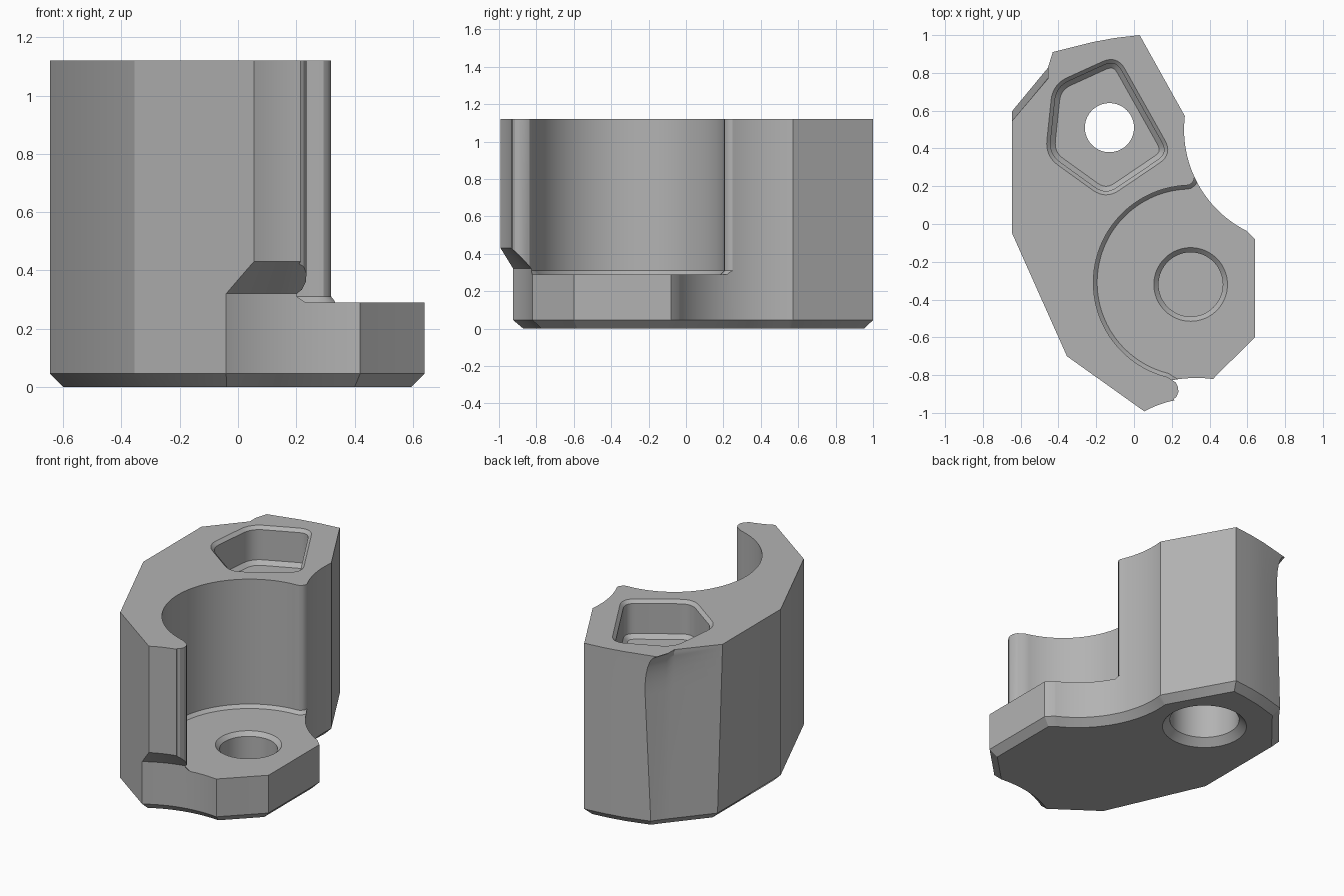
import bpy
import bmesh
from math import cos, sin, radians, sqrt
from mathutils import Vector

if "Cube" in bpy.data.objects:
    bpy.data.objects.remove(bpy.data.objects["Cube"], do_unlink=True)

HEIGHT = 1.12
FLOOR = 0.29
CHAMFER = 0.045

grey = bpy.data.materials.new("plain_grey")
grey.use_nodes = True
colour = (0.45, 0.45, 0.45, 1)
grey.diffuse_color = colour
grey.node_tree.nodes["Principled BSDF"].inputs["Base Color"].default_value = colour


def loft(name, loops):
    """Solid through (outline, height) loops with equal point counts."""
    bm = bmesh.new()
    rings = [[bm.verts.new((p[0], p[1], z)) for p in pts] for pts, z in loops]
    for low, high in zip(rings, rings[1:]):
        n = len(low)
        for i in range(n):
            j = (i + 1) % n
            bm.faces.new((low[i], low[j], high[j], high[i]))
    bm.faces.new(rings[0][::-1])
    bm.faces.new(rings[-1])
    bmesh.ops.recalc_face_normals(bm, faces=bm.faces)
    mesh = bpy.data.meshes.new(name)
    bm.to_mesh(mesh)
    bm.free()
    mesh.materials.append(grey)
    obj = bpy.data.objects.new(name, mesh)
    bpy.context.collection.objects.link(obj)
    return obj


def arc(cx, cy, r, start, end, steps):
    angles = [radians(start + (end - start) * i / steps) for i in range(steps + 1)]
    return [(cx + r * cos(a), cy + r * sin(a)) for a in angles]


def lathe(name, cx, cy, profile, steps=96):
    return loft(name, [(arc(cx, cy, r, 0, 360, steps)[:-1], z) for r, z in profile])


def inset(pts, d):
    """Move a counter-clockwise outline inward by d."""
    out = []
    for i, p in enumerate(pts):
        p, a, b = Vector(p), Vector(pts[i - 1]), Vector(pts[(i + 1) % len(pts)])
        u, v = (p - a).normalized(), (b - p).normalized()
        n1, n2 = Vector((-u.y, u.x)), Vector((-v.y, v.x))
        out.append(tuple(p + (n1 + n2) * d / (1 + n1.dot(n2))))
    return out


def rounded(pts, r, steps=8):
    out = []
    for i, p in enumerate(pts):
        p = Vector(p)
        a = p + (Vector(pts[i - 1]) - p).normalized() * r
        b = p + (Vector(pts[(i + 1) % len(pts)]) - p).normalized() * r
        for k in range(steps + 1):
            t = k / steps
            out.append(tuple(a * (1 - t) ** 2 + p * 2 * t * (1 - t) + b * t * t))
    return out


def mix(a, b, t):
    return tuple(Vector(a).lerp(Vector(b), t))


def outline(z):
    """Outer outline: the back left face leans in and flares out near the top."""
    t = z / HEIGHT
    u = max(0, (z - 0.86) / (HEIGHT - 0.86))
    flare = 1 - sqrt(max(0, 1 - u * u))
    lean = 0.06 * t
    return [
        (0.03, 1.0), (-0.1, 0.985), (-0.22, 0.963),
        mix((-0.39 + 0.045 * t, 0.915 + 0.015 * t), (-0.43, 0.91), flare),
        mix((-0.425, 0.867 - lean), (-0.455, 0.83), flare),
        (-0.455, 0.83 - lean), (-0.645, 0.6 - lean * 0.9),
        (-0.645, -0.05), (-0.355, -0.7), (0.08, -1.01), (0.3, -0.96),
        (0.43, -0.808), (0.64, -0.6), (0.64, -0.08), (0.38, 0.18), (0.27, 0.57),
    ]


# Main body with chamfered foot
levels = [CHAMFER, 0.86, 0.93, 0.99, 1.04, 1.08, 1.105, HEIGHT]
body = loft("bracket_body", [(inset(outline(0), CHAMFER), 0)]
            + [(outline(z), z) for z in levels])

cutters = []

# Concave scoops at the right side and the front
cutters.append(lathe("side_scoop_cutter", 0.865, 0.5,
                     [(0.665, -0.02), (0.6, CHAMFER), (0.6, 1.3)], 160))
cutters.append(lathe("front_scoop_cutter", 0.33, -1.5,
                     [(0.75, -0.02), (0.685, CHAMFER), (0.685, 0.32),
                      (0.578, 0.43), (0.578, 1.3)], 160))

# Open round bay with rounded lips and a chamfered floor edge
bay = ([(1, -1.2), (1, 0.28), (0.45, 0.28), (0.32, 0.252), (0.318, 0.235), (0.308, 0.218),
        (0.293, 0.207)]
       + arc(0.3, -0.31, 0.515, 93, 256, 72)
       + [(0.2, -0.826), (0.22, -0.838), (0.233, -0.862), (0.235, -0.89), (0.225, -0.915),
          (0.21, -0.927), (0.23, -0.96), (0.3, -1.2)])
cutters.append(loft("bay_cutter", [(inset(bay, 0.02), FLOOR), (bay, 0.31), (bay, 1.3)]))

# Blind hole in the bay floor
cutters.append(lathe("bay_hole_cutter", 0.3, -0.32,
                     [(0.17, 0.08), (0.17, FLOOR - 0.025), (0.22, FLOOR + 0.025)]))

# Five-sided pocket in the top
pocket = rounded([(-0.09, 0.895), (-0.43, 0.74), (-0.47, 0.36), (-0.15, 0.13), (0.205, 0.37)], 0.085)
cutters.append(loft("pocket_cutter", [
    (inset(pocket, 0.045), 0.88), (inset(pocket, 0.02), 0.905),
    (inset(pocket, 0.02), 1.1), (inset(pocket, -0.02), 1.14)]))

# Stepped through hole below the pocket
cutters.append(lathe("through_hole_cutter", -0.13, 0.51, [
    (0.275, -0.02), (0.21, CHAMFER), (0.21, 0.6), (0.13, 0.6), (0.13, 1.0)]))

bpy.ops.object.select_all(action="DESELECT")
bpy.context.view_layer.objects.active = body
body.select_set(True)
for cutter in cutters:
    cutter.hide_render = True
    mod = body.modifiers.new(cutter.name, "BOOLEAN")
    mod.operation = "DIFFERENCE"
    mod.solver = "EXACT"
    mod.object = cutter
    bpy.ops.object.modifier_apply(modifier=mod.name)
for cutter in cutters:
    bpy.data.objects.remove(cutter, do_unlink=True)

bpy.ops.object.shade_smooth_by_angle(angle=radians(25))
